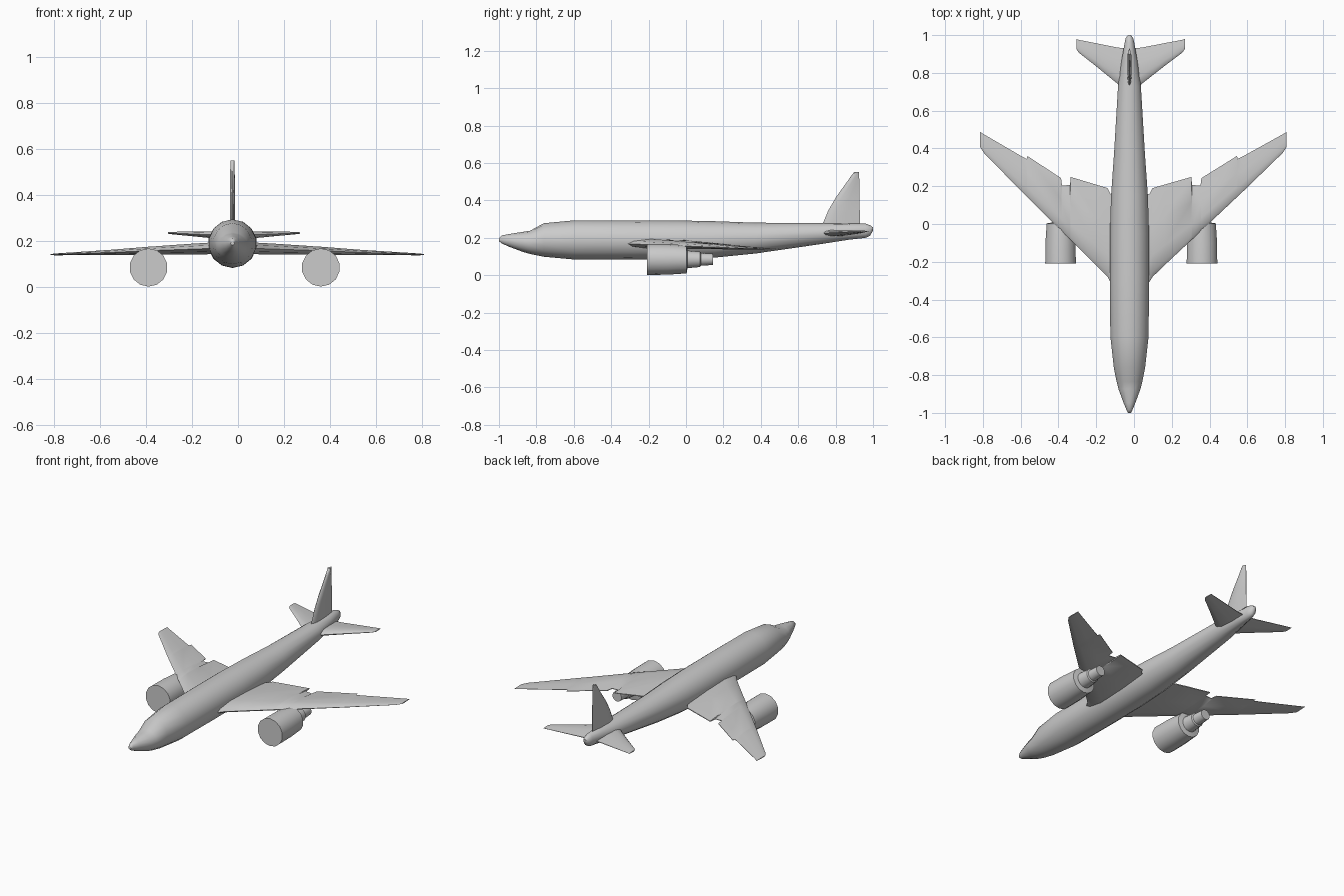
import bpy, bmesh, math

CX = -0.024  # fuselage centreline


def loft(name, rings, angle=40):
    """Skin a closed surface through equally sized rings of points."""
    bm = bmesh.new()
    loops = [[bm.verts.new(p) for p in ring] for ring in rings]
    n = len(loops[0])
    for a, b in zip(loops, loops[1:]):
        for i in range(n):
            j = (i + 1) % n
            bm.faces.new((a[i], a[j], b[j], b[i]))
    bm.faces.new(loops[0])
    bm.faces.new(loops[-1])
    bmesh.ops.recalc_face_normals(bm, faces=bm.faces)
    mesh = bpy.data.meshes.new(name)
    bm.to_mesh(mesh)
    bm.free()
    obj = bpy.data.objects.new(name, mesh)
    bpy.context.collection.objects.link(obj)
    bpy.ops.object.select_all(action='DESELECT')
    obj.select_set(True)
    bpy.context.view_layer.objects.active = obj
    bpy.ops.object.shade_smooth_by_angle(angle=math.radians(angle))
    return obj


def ellipse(x, y, z, rx, rz, n=14):
    return [(x + rx * math.sin(math.tau * i / n), y,
             z + rz * math.cos(math.tau * i / n)) for i in range(n)]


# chord fraction, thickness fraction
FOIL = [(0, 0), (.06, .28), (.25, .5), (.6, .4), (1, .05),
        (1, -.05), (.6, -.4), (.25, -.5), (.06, -.28)]


def surface(name, stations, side, stretch):
    """Wing-like part from stations (span, leading y, trailing y, z, thickness)."""
    rings = [[(CX + side * stretch * s, le + c * (te - le), z + t * th)
              for c, t in FOIL] for s, le, te, z, th in stations]
    return loft(name, rings)


# fuselage: y, half width, bottom z, top z
body = [(-1.0, .008, .182, .198), (-.985, .016, .17, .213), (-.947, .032, .153, .22),
        (-.873, .06, .125, .232), (-.834, .07, .114, .238), (-.76, .085, .099, .278),
        (-.594, .104, .084, .294), (-.3, .106, .083, .294), (-.05, .106, .085, .293),
        (.15, .1, .094, .289), (.37, .084, .116, .281), (.73, .062, .168, .279),
        (.87, .042, .19, .277), (.96, .026, .2, .276), (.985, .02, .212, .267),
        (1.0, .008, .24, .256)]
loft("fuselage", [ellipse(CX, y, (b + t) / 2, w, (t - b) / 2)
                  for y, w, b, t in body], 50)

# wings with stepped flaps, tailplanes and engines on each side
wing = [(.04, -.37, .15, .168, .05), (.106, -.307, .16, .168, .05),
        (.122, -.28, .19, .167, .05), (.184, -.22, .208, .165, .047),
        (.328, -.085, .249, .16, .038), (.331, -.082, .206, .16, .037),
        (.376, -.04, .204, .158, .035), (.381, -.035, .243, .158, .035),
        (.569, .142, .36, .15, .022), (.573, .146, .344, .15, .022),
        (.604, .175, .36, .149, .02), (.81, .375, .474, .142, .008),
        (.832, .407, .487, .141, .005)]
tail = [(.02, .70, .93, .225, .036), (.064, .742, .934, .226, .033),
        (.18, .835, .957, .231, .02), (.275, .908, .975, .235, .01),
        (.287, .926, .979, .235, .006)]
engine = [(-.208, .083), (-.1, .082), (.003, .075), (.008, .047),
          (.075, .041), (.08, .034), (.145, .03)]
for label, side, wing_k, tail_k, ex in (("left", -1, .95, .98, -.389),
                                        ("right", 1, 1.0, 1.02, .36)):
    surface(label + "_wing", wing, side, wing_k)
    surface(label + "_tailplane", tail, side, tail_k)
    loft(label + "_engine", [ellipse(ex, y, .085, r, r) for y, r in engine])

# upright fin: z, leading y, trailing y, thickness
fin = [(.23, .71, .93, .022), (.28, .733, .93, .022), (.345, .76, .929, .022),
       (.414, .80, .928, .021), (.535, .886, .926, .019), (.551, .898, .924, .018)]
loft("tail_fin", [[(CX + t * th, le + c * (te - le), z) for c, t in FOIL]
                  for z, le, te, th in fin])
